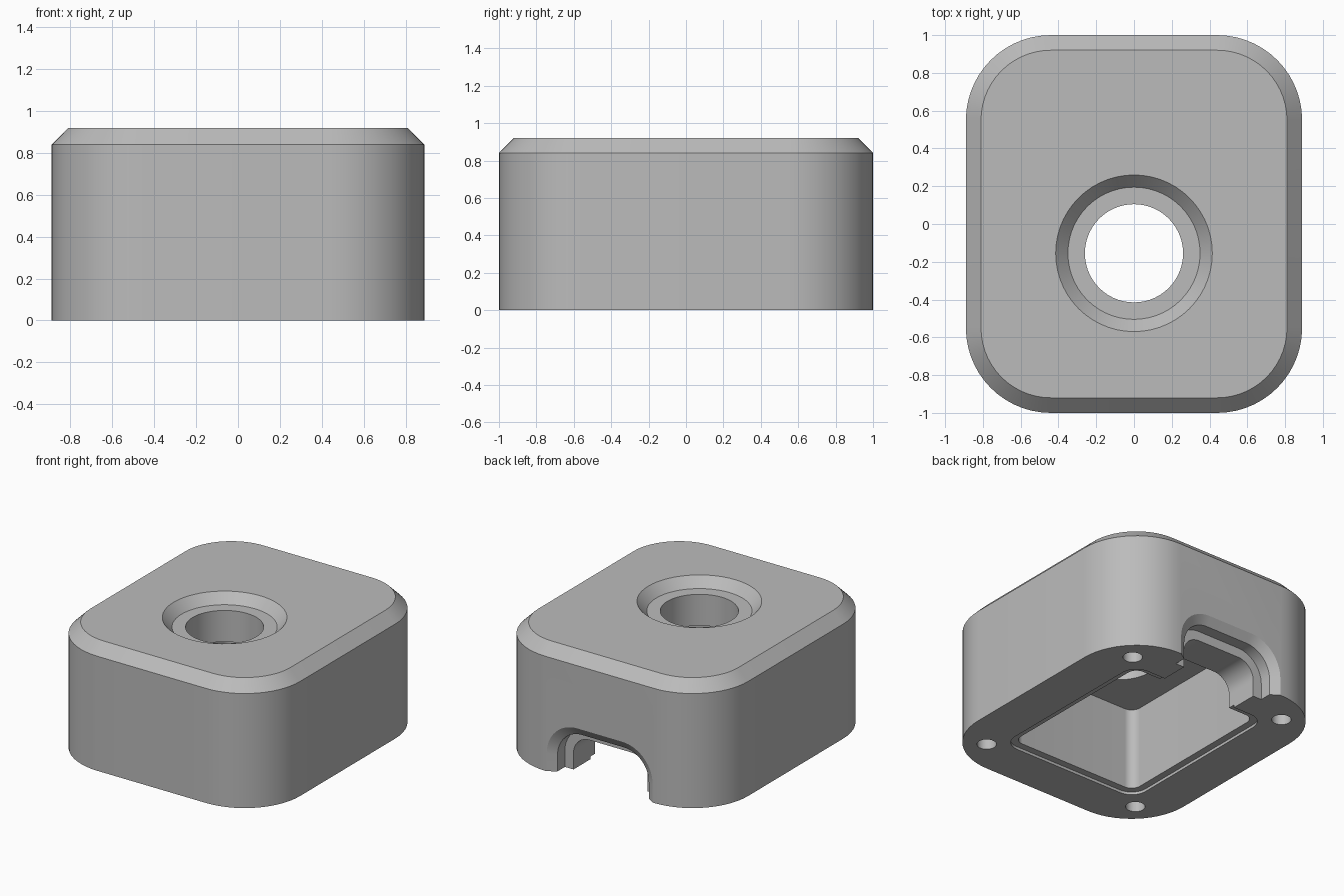
import bpy, bmesh, math

if "Cube" in bpy.data.objects:
    bpy.data.objects.remove(bpy.data.objects["Cube"], do_unlink=True)

grey = bpy.data.materials.new("light_grey")
grey.use_nodes = True
grey.diffuse_color = (0.5, 0.5, 0.5, 1)
grey.node_tree.nodes["Principled BSDF"].inputs["Base Color"].default_value = (0.5, 0.5, 0.5, 1)


def rounded_ring(z, hx, hy, r, cx=0, cy=0, seg=14):
    """Horizontal rounded rectangle; a circle when hx = hy = r."""
    pts = []
    for q, (sx, sy) in enumerate([(1, 1), (-1, 1), (-1, -1), (1, -1)]):
        for i in range(seg + 1):
            if hx == r and i == seg:
                continue
            a = (q + i / seg) * math.pi / 2
            pts.append((cx + sx * (hx - r) + r * math.cos(a),
                        cy + sy * (hy - r) + r * math.sin(a), z))
    return pts


def arch_ring(y, hw, top, r, seg=14):
    """Upright arch with rounded top corners, open below the floor."""
    pts = [(-hw, y, -0.1), (hw, y, -0.1)]
    for q, side in enumerate([1, -1]):
        for i in range(seg + 1):
            a = (q + i / seg) * math.pi / 2
            pts.append((side * (hw - r) + r * math.cos(a), y, top - r + r * math.sin(a)))
    return pts


def loft(name, rings):
    """Closed solid through rings with equal point counts."""
    bm = bmesh.new()
    loops = [[bm.verts.new(p) for p in ring] for ring in rings]
    for a, b in zip(loops, loops[1:]):
        for i in range(len(a)):
            j = (i + 1) % len(a)
            bm.faces.new((a[i], a[j], b[j], b[i]))
    bm.faces.new(loops[0])
    bm.faces.new(loops[-1])
    bmesh.ops.recalc_face_normals(bm, faces=bm.faces)
    mesh = bpy.data.meshes.new(name)
    bm.to_mesh(mesh)
    bm.free()
    mesh.materials.append(grey)
    obj = bpy.data.objects.new(name, mesh)
    bpy.context.collection.objects.link(obj)
    return obj


# Outer shell with a chamfered top edge
body = loft("housing", [rounded_ring(0, 0.89, 1, 0.45),
                        rounded_ring(0.84, 0.89, 1, 0.45),
                        rounded_ring(0.92, 0.81, 0.92, 0.37)])

# Hollow underside with a shallow lid recess
cutters = [loft("cavity_cutter", [rounded_ring(-0.05, 0.566, 0.676, 0.12),
                                  rounded_ring(0.02, 0.566, 0.676, 0.12),
                                  rounded_ring(0.02, 0.515, 0.625, 0.07),
                                  rounded_ring(0.62, 0.515, 0.625, 0.07)])]

# Through hole with a tapered countersink
bore = [(0.93, 0.424), (0.85, 0.35), (0.85, 0.26), (0.5, 0.26)]
cutters.append(loft("bore_cutter", [rounded_ring(z, r, r, r, 0, -0.155) for z, r in bore]))

# Stepped arch opening through the back wall
steps = [(1.01, 0.445, 0.395, 0.26), (0.96, 0.37, 0.32, 0.2), (0.875, 0.37, 0.32, 0.2),
         (0.875, 0.3, 0.25, 0.13), (0.55, 0.3, 0.25, 0.13)]
cutters.append(loft("arch_cutter", [arch_ring(*s) for s in steps]))

# Four blind screw holes in the underside
for sx in (-1, 1):
    for sy in (-1, 1):
        cutters.append(loft("screw_hole_cutter", [
            rounded_ring(z, 0.065, 0.065, 0.065, sx * 0.645, sy * 0.755, 6) for z in (-0.05, 0.5)]))

# Carve the shell and discard the cutters
bpy.context.view_layer.objects.active = body
body.select_set(True)
for cutter in cutters:
    cutter.hide_render = True
    mod = body.modifiers.new(cutter.name, "BOOLEAN")
    mod.operation = "DIFFERENCE"
    mod.solver = "EXACT"
    mod.object = cutter
    bpy.ops.object.modifier_apply(modifier=mod.name)
    bpy.data.objects.remove(cutter, do_unlink=True)

bpy.ops.object.shade_smooth_by_angle(angle=math.radians(30))
